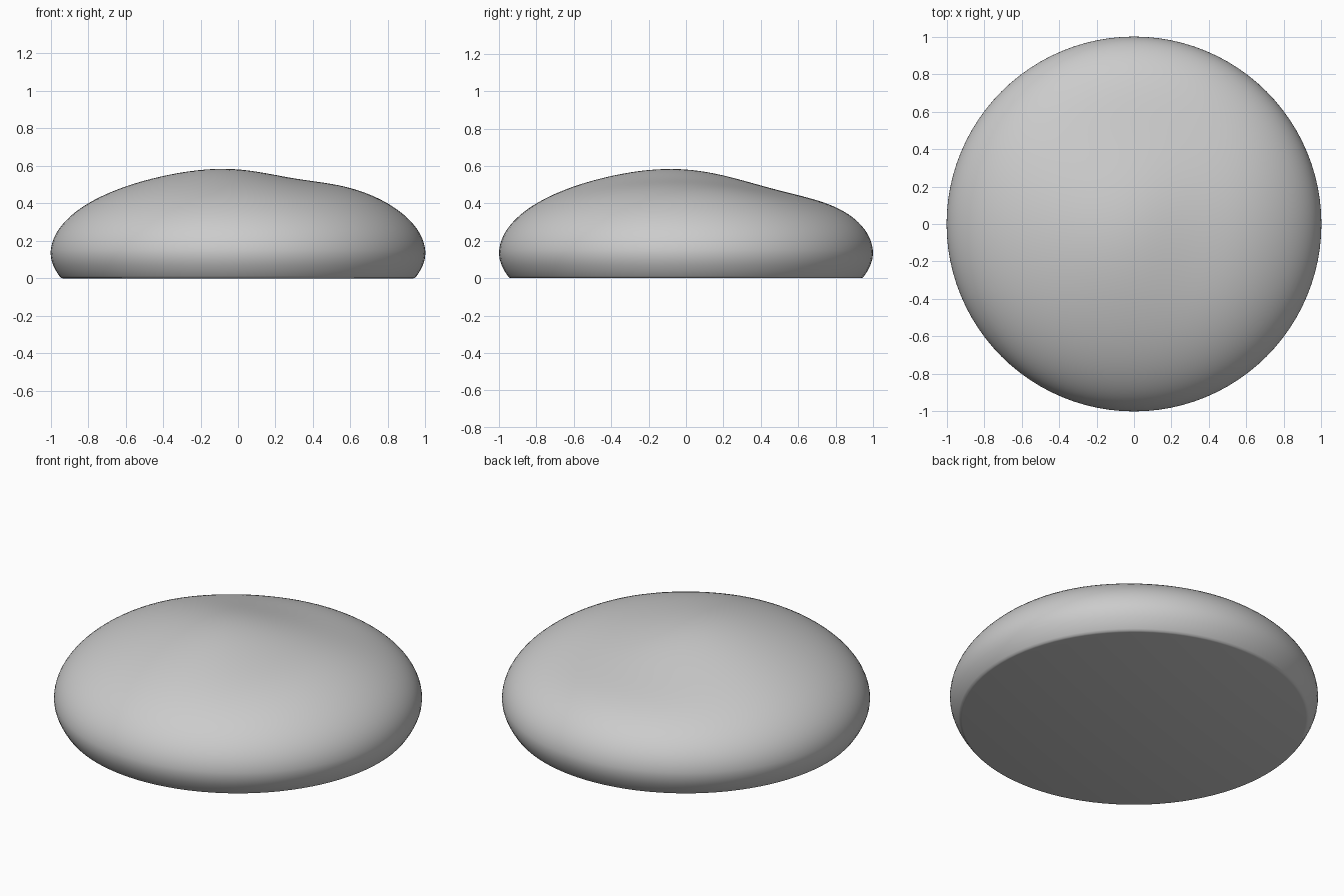
import bpy, bmesh
from math import sin, cos, pi, exp, radians

if "Cube" in bpy.data.objects:
    bpy.data.objects.remove(bpy.data.objects["Cube"])

SEGMENTS = 96
RINGS = 36
RIM_Z = 0.13      # height of the widest ring
DOME_H = 0.45     # dome height above it

# soft lumps pressed into or raised from the dome: x, y, width x, width y, height
LUMPS = [
    (0.00, 0.50, 0.40, 0.25, -0.050),
    (0.31, -0.05, 0.18, 0.35, -0.025),
    (-0.12, -0.12, 0.25, 0.25, 0.013),
]


def lump(x, y):
    r2 = x * x + y * y
    total = sum(h * exp(-((x - cx) / sx) ** 2 / 2 - ((y - cy) / sy) ** 2 / 2)
                for cx, cy, sx, sy, h in LUMPS)
    return total * (1 - r2 ** 4)


# profile from the flat base up over the rim to the crown
profile = [(0.935, 0.0), (0.945, 0.003), (0.953, 0.012), (0.971, 0.04),
           (0.986, 0.07), (0.996, 0.10)]
profile += [(cos(pi / 2 * i / RINGS), RIM_Z + DOME_H * sin(pi / 2 * i / RINGS))
            for i in range(RINGS)]

bm = bmesh.new()
rings = []
for k, (r, z) in enumerate(profile):
    ring = []
    for j in range(SEGMENTS):
        a = 2 * pi * j / SEGMENTS
        x, y = r * cos(a), r * sin(a)
        ring.append(bm.verts.new((x, y, z + (lump(x, y) if k > 5 else 0))))
    rings.append(ring)

# skin between rings
for low, high in zip(rings, rings[1:]):
    for j in range(SEGMENTS):
        n = (j + 1) % SEGMENTS
        bm.faces.new((low[j], low[n], high[n], high[j]))

# flat base and crown
bm.faces.new(rings[0][::-1])
top = bm.verts.new((0, 0, RIM_Z + DOME_H + lump(0, 0)))
for j in range(SEGMENTS):
    bm.faces.new((rings[-1][j], rings[-1][(j + 1) % SEGMENTS], top))

mesh = bpy.data.meshes.new("lumpy_dome")
bm.to_mesh(mesh)
bm.free()
dome = bpy.data.objects.new("lumpy_dome", mesh)
bpy.context.collection.objects.link(dome)
bpy.context.view_layer.objects.active = dome
dome.select_set(True)
bpy.ops.object.shade_smooth_by_angle(angle=radians(35))
